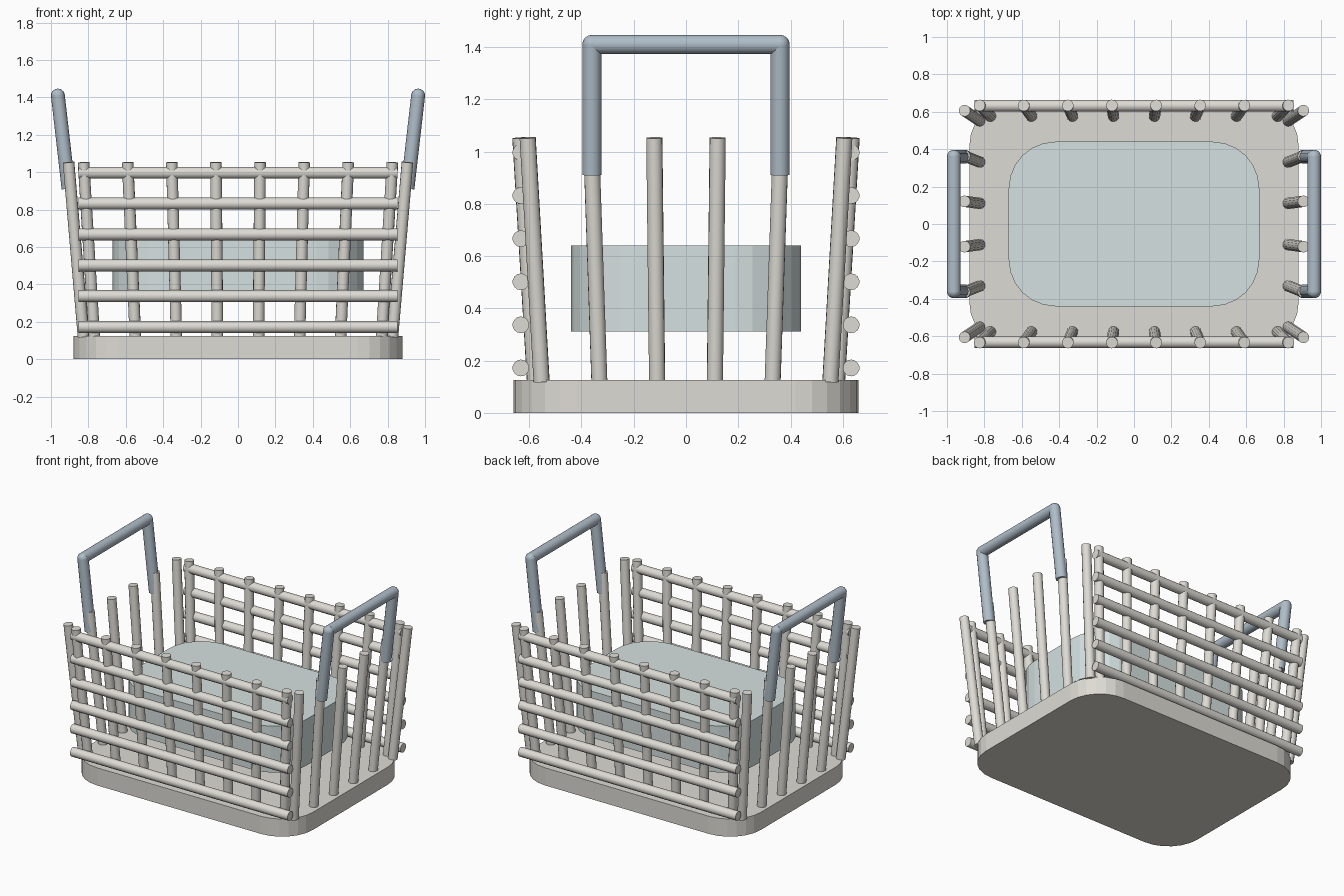
import bpy, bmesh, math
from mathutils import Vector

if "Cube" in bpy.data.objects:
    bpy.data.objects.remove(bpy.data.objects["Cube"])


def material(name, rgb):
    m = bpy.data.materials.new(name)
    m.diffuse_color = (*rgb, 1)
    m.use_nodes = True
    m.node_tree.nodes["Principled BSDF"].inputs["Base Color"].default_value = m.diffuse_color
    return m


CANE = material("cane", (0.73, 0.71, 0.66))
GLASS = material("pale_blue", (0.67, 0.75, 0.75))
GRIP = material("slate_blue", (0.43, 0.51, 0.58))


def finish(bm, name, mat, smooth):
    bmesh.ops.recalc_face_normals(bm, faces=bm.faces)
    me = bpy.data.meshes.new(name)
    bm.to_mesh(me)
    bm.free()
    ob = bpy.data.objects.new(name, me)
    bpy.context.collection.objects.link(ob)
    me.materials.append(mat)
    if smooth:
        bpy.ops.object.select_all(action='DESELECT')
        ob.select_set(True)
        bpy.context.view_layer.objects.active = ob
        bpy.ops.object.shade_smooth_by_angle(angle=math.radians(40))
    return ob


def add_rod(bm, a, b, r, sides=14):
    a, b = Vector(a), Vector(b)
    d = b - a
    mat = d.to_track_quat('Z', 'Y').to_matrix().to_4x4()
    mat.translation = (a + b) / 2
    bmesh.ops.create_cone(bm, cap_ends=True, segments=sides, radius1=r,
                          radius2=r, depth=d.length, matrix=mat)


def rod(name, a, b, r):
    bm = bmesh.new()
    add_rod(bm, a, b, r)
    return finish(bm, name, CANE, True)


def rounded_slab(name, hx, hy, z0, z1, r, mat, seg=6):
    bm = bmesh.new()
    verts = []
    for i, (sx, sy) in enumerate([(1, 1), (-1, 1), (-1, -1), (1, -1)]):
        for k in range(seg + 1):
            t = math.pi / 2 * (i + k / seg)
            verts.append(bm.verts.new((sx * (hx - r) + r * math.cos(t),
                                       sy * (hy - r) + r * math.sin(t), z0)))
    face = bm.faces.new(verts)
    ext = bmesh.ops.extrude_face_region(bm, geom=[face], use_keep_orig=True)
    top = [g for g in ext["geom"] if isinstance(g, bmesh.types.BMVert)]
    bmesh.ops.translate(bm, verts=top, vec=(0, 0, z1 - z0))
    return finish(bm, name, mat, False)


# Base and the block held inside
rounded_slab("base", 0.88, 0.66, 0, 0.125, 0.24, CANE)
rounded_slab("inner_block", 0.67, 0.44, 0.312, 0.64, 0.25, GLASS)

Z0, Z1, R = 0.12, 1.053, 0.031

# Front and back: leaning stakes and horizontal rails
for s, side in ((-1, "front"), (1, "back")):
    for i in range(8):
        x = -0.826 + 0.236 * i
        rod(f"{side}_stake_{i + 1}", (x * 0.93, s * 0.578, Z0), (x, s * 0.634, Z1), R)
    for i in range(6):
        z = 0.172 + 0.165 * i
        rod(f"{side}_rail_{i + 1}", (-0.852, s * 0.632, z), (0.852, s * 0.632, z), 0.032)

# Ends: leaning stakes and a hoop handle
for s, side in ((-1, "left"), (1, "right")):
    for i in range(6):
        y = -0.606 + 0.2424 * i
        rod(f"{side}_stake_{i + 1}", (s * 0.826, y * 0.912, Z0), (s * 0.906, y, Z1), R)
    bm = bmesh.new()
    path = [Vector(p) for p in ((s * 0.906, -0.36, 0.912), (s * 0.963, -0.36, 1.41),
                                (s * 0.963, 0.36, 1.41), (s * 0.906, 0.36, 0.912))]
    for a, b in zip(path, path[1:]):
        add_rod(bm, a, b, 0.037)
    for p in path[1:3]:
        ball = bmesh.ops.create_uvsphere(bm, u_segments=14, v_segments=8, radius=0.037)
        bmesh.ops.translate(bm, verts=ball["verts"], vec=p)
    finish(bm, f"{side}_handle", GRIP, True)
